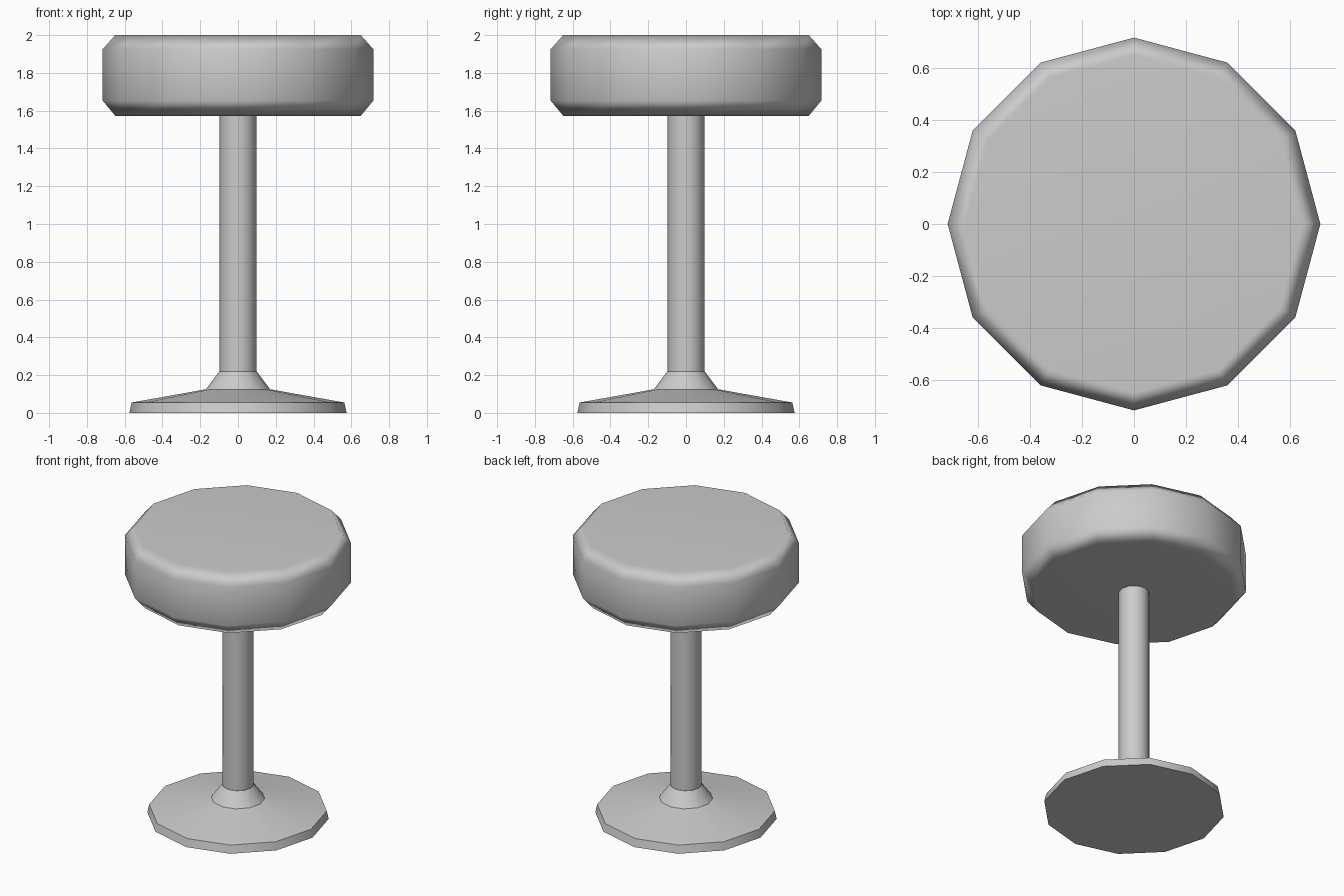
import bpy, bmesh
from math import sin, cos, pi, radians

if "Cube" in bpy.data.objects:
    bpy.data.objects.remove(bpy.data.objects["Cube"])


def lathe(name, profile, sides, smooth_angle):
    """Revolve a (radius, height) profile around z and cap both ends."""
    bm = bmesh.new()
    rings = [[bm.verts.new((r * cos(2 * pi * i / sides), r * sin(2 * pi * i / sides), z))
              for i in range(sides)] for r, z in profile]
    for low, high in zip(rings, rings[1:]):
        for i in range(sides):
            j = (i + 1) % sides
            bm.faces.new((low[i], low[j], high[j], high[i]))
    bm.faces.new(rings[0][::-1])
    bm.faces.new(rings[-1])
    mesh = bpy.data.meshes.new(name)
    bm.to_mesh(mesh)
    bm.free()
    obj = bpy.data.objects.new(name, mesh)
    bpy.context.collection.objects.link(obj)
    bpy.ops.object.select_all(action='DESELECT')
    obj.select_set(True)
    bpy.context.view_layer.objects.active = obj
    bpy.ops.object.shade_smooth_by_angle(angle=radians(smooth_angle))
    # Keep the large flat faces evenly shaded
    weighted = obj.modifiers.new("weighted_normals", 'WEIGHTED_NORMAL')
    weighted.keep_sharp = True
    return obj


# Flared foot
lathe("base", [(0.575, 0), (0.563, 0.055), (0.17, 0.125), (0.1, 0.218)], 12, 40)

# Central post
lathe("column", [(0.098, 0.218), (0.098, 1.575)], 12, 40)

# Padded cushion with bevelled rims
lathe("seat", [(0.65, 1.573), (0.718, 1.655), (0.718, 1.923), (0.65, 2.0)], 12, 55)
